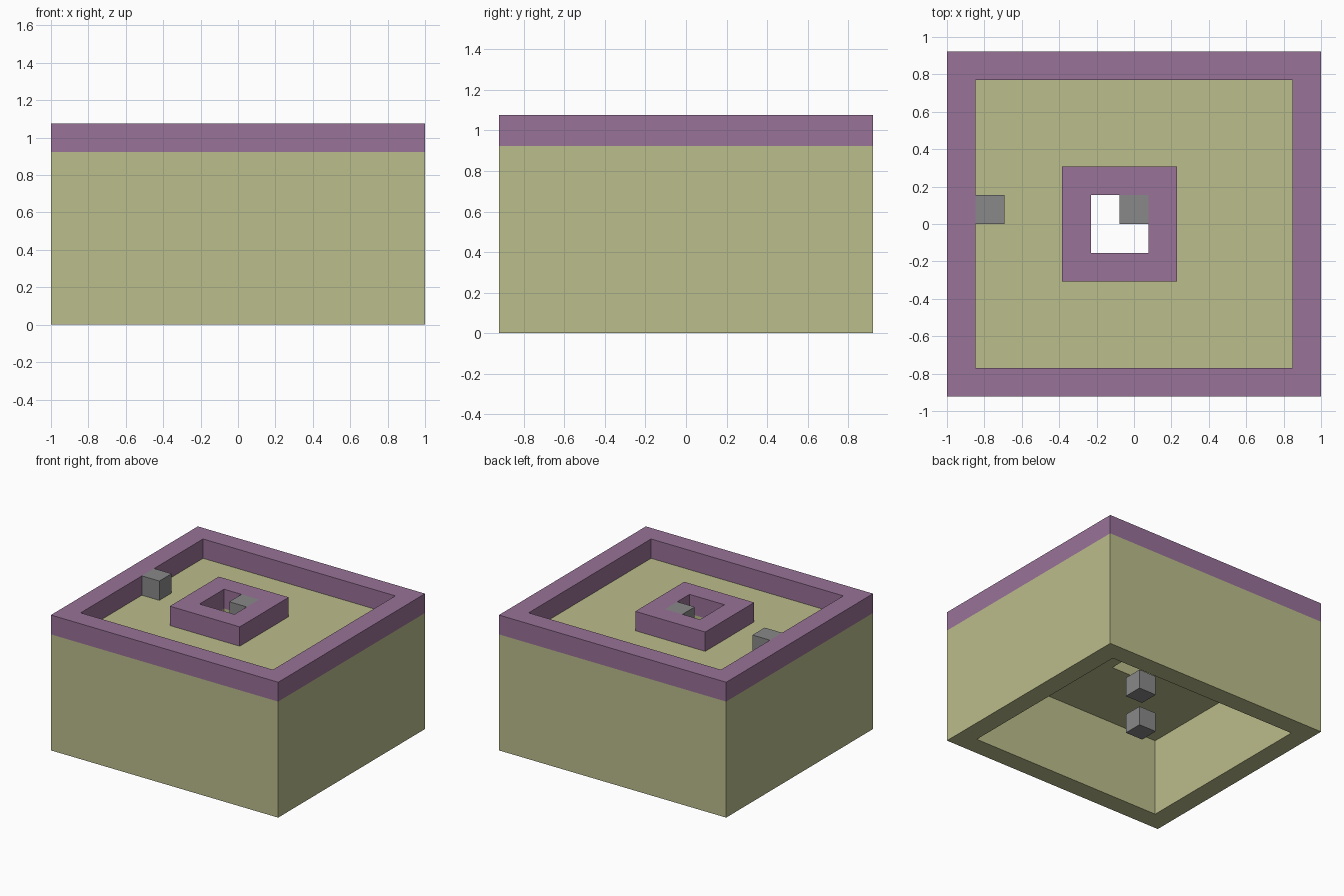
import bpy
import bmesh

cube = bpy.data.objects.get("Cube")
if cube:
    bpy.data.objects.remove(cube, do_unlink=True)

U = 2 / 13  # one block


def make_material(name, rgb):
    mat = bpy.data.materials.new(name)
    mat.use_nodes = True
    mat.diffuse_color = (*rgb, 1)
    mat.node_tree.nodes["Principled BSDF"].inputs["Base Color"].default_value = (*rgb, 1)
    return mat


olive = make_material("pale olive", (0.50, 0.51, 0.26))
purple = make_material("dusty purple", (0.314, 0.168, 0.31))
grey = make_material("stone grey", (0.25, 0.25, 0.25))


def finish(name, bm, mat):
    bmesh.ops.recalc_face_normals(bm, faces=bm.faces)
    mesh = bpy.data.meshes.new(name)
    bm.to_mesh(mesh)
    bm.free()
    mesh.materials.append(mat)
    obj = bpy.data.objects.new(name, mesh)
    bpy.context.collection.objects.link(obj)


def corners(rect):
    x0, x1, y0, y1 = rect
    return [(x0, y0), (x1, y0), (x1, y1), (x0, y1)]


def frame(name, outer, inner, z0, z1, mat):
    """Rectangular slab with a rectangular opening, sized in blocks."""
    bm = bmesh.new()
    loops = [[bm.verts.new((x * U, y * U, z * U)) for x, y in corners(rect)]
             for rect, z in ((outer, z0), (outer, z1), (inner, z1), (inner, z0))]
    for k in range(4):
        a, b = loops[k], loops[(k + 1) % 4]
        for i in range(4):
            j = (i + 1) % 4
            bm.faces.new((a[i], a[j], b[j], b[i]))
    finish(name, bm, mat)


def block(name, x, y, z, mat):
    """Single cube with its base centre at x, y, z in blocks."""
    bm = bmesh.new()
    bmesh.ops.create_cube(bm, size=U)
    bmesh.ops.translate(bm, verts=bm.verts, vec=(x * U, y * U, (z + 0.5) * U))
    finish(name, bm, mat)


outside = (-6.5, 6.5, -6, 6)
inside = (-5.5, 5.5, -5, 5)
shaft = (-1.5, 0.5, -1, 1)
curb = (-2.5, 1.5, -2, 2)

# Walls and thick roof deck with an open shaft
frame("outer_walls", outside, inside, 0, 6, olive)
frame("roof_deck", inside, shaft, 4, 6, olive)

# Raised edges
frame("parapet", outside, inside, 6, 7, purple)
frame("shaft_curb", curb, shaft, 6, 7, purple)

# Stepping blocks up through the shaft, and one on the deck
for level in range(0, 7, 2):
    block(f"shaft_step_{level // 2 + 1}", 0, 0.5, level, grey)
block("deck_step", -5, 0.5, 6, grey)
